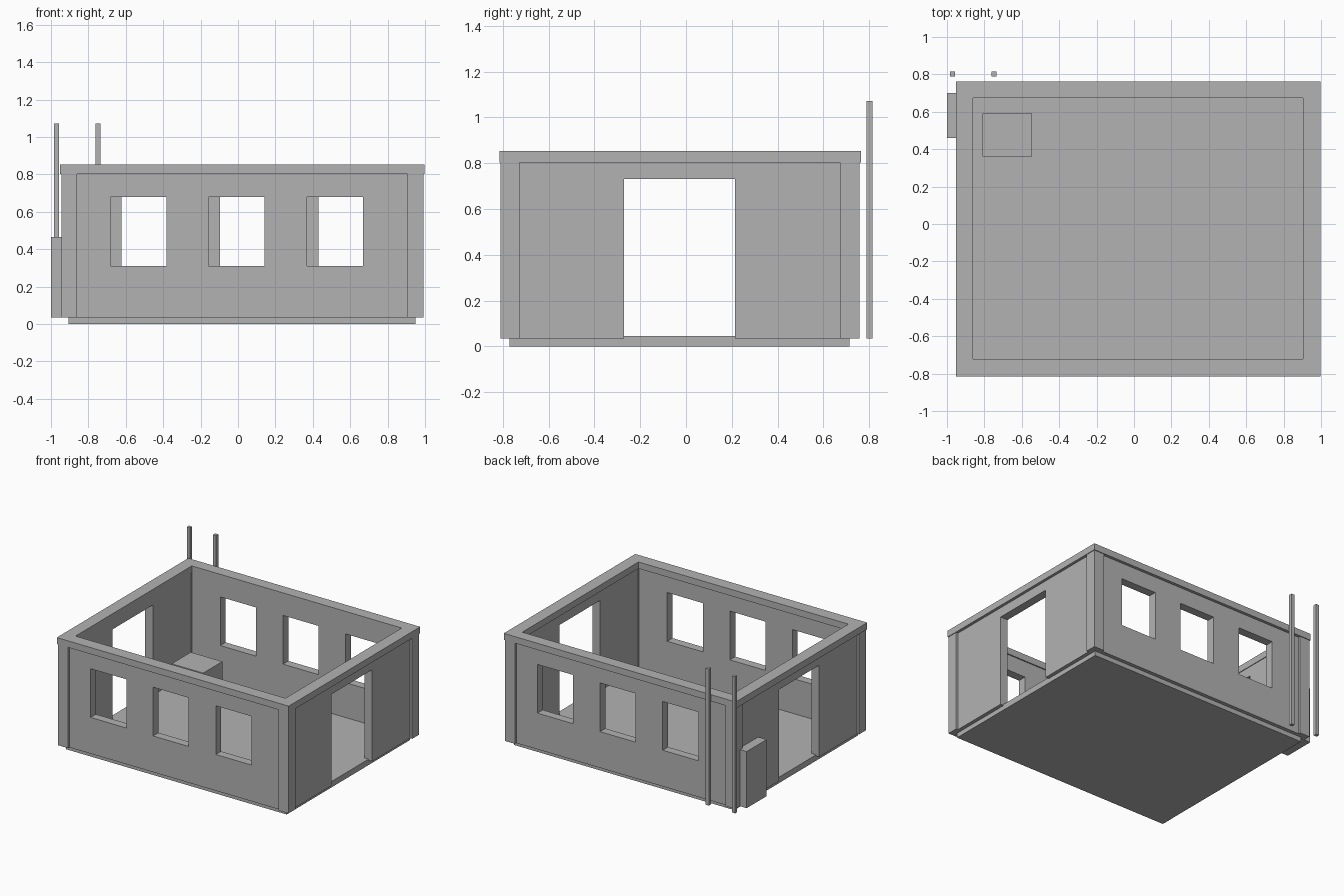
import bpy, bmesh
from mathutils import Vector

if "Cube" in bpy.data.objects:
    bpy.data.objects.remove(bpy.data.objects["Cube"])

grey = bpy.data.materials.new("plain grey")
grey.diffuse_color = (0.45, 0.45, 0.45, 1)
grey.use_nodes = True
grey.node_tree.nodes["Principled BSDF"].inputs["Base Color"].default_value = grey.diffuse_color


def finish(name, bm):
    bmesh.ops.recalc_face_normals(bm, faces=bm.faces)
    me = bpy.data.meshes.new(name)
    bm.to_mesh(me)
    bm.free()
    me.materials.append(grey)
    ob = bpy.data.objects.new(name, me)
    bpy.context.collection.objects.link(ob)


def pierced(name, axis, d0, d1, u, v, holes=()):
    """Slab from d0 to d1 along axis, spanning u and v, with rectangular
    holes (u0, u1, v0, v1) left open."""
    def place(a, b, d):
        return Vector({'X': (d, a, b), 'Y': (a, d, b), 'Z': (a, b, d)}[axis])
    us = sorted({*u, *(h[i] for h in holes for i in (0, 1))})
    vs = sorted({*v, *(h[i] for h in holes for i in (2, 3))})
    bm = bmesh.new()
    grid = {(a, b): bm.verts.new(place(a, b, d0)) for a in us for b in vs}
    for a0, a1 in zip(us, us[1:]):
        for b0, b1 in zip(vs, vs[1:]):
            ca, cb = (a0 + a1) / 2, (b0 + b1) / 2
            if not any(h[0] < ca < h[1] and h[2] < cb < h[3] for h in holes):
                bm.faces.new([grid[k] for k in ((a0, b0), (a1, b0), (a1, b1), (a0, b1))])
    bmesh.ops.delete(bm, geom=[p for p in bm.verts if not p.link_faces], context='VERTS')
    ext = bmesh.ops.extrude_face_region(bm, geom=bm.faces[:])
    move = place(0, 0, d1 - d0)
    bmesh.ops.translate(bm, vec=move, verts=[g for g in ext['geom'] if isinstance(g, bmesh.types.BMVert)])
    finish(name, bm)


def box(name, x, y, z):
    pierced(name, 'Z', z[0], z[1], x, y)


# Main extents: pillar outlines and pillar inner edges
X0, X1, Y0, Y1 = -0.945, 0.992, -0.81, 0.757
PX0, PX1, PY0, PY1 = -0.86, 0.907, -0.727, 0.673
Z0, Z1, TOP = 0.035, 0.803, 0.853
OUT, IN = 0.016, 0.08          # panel outer and inner inset

# Floor slab
box("floor_slab", (-0.905, 0.948), (-0.77, 0.713), (0, 0.045))

# Corner pillars
for xn, x in (("left", (X0, PX0)), ("right", (PX1, X1))):
    for yn, y in (("front", (Y0, PY0)), ("back", (PY1, Y1))):
        box(f"{yn}_{xn}_pillar", x, y, (Z0, Z1))

# Front and back walls with three windows each
def windows(centres):
    return [(c - 0.15, c + 0.15, 0.31, 0.68) for c in centres]

pierced("front_wall", 'Y', Y0 + OUT, Y0 + IN, (PX0, PX1), (Z0, Z1), windows((-0.533, -0.008, 0.519)))
pierced("back_wall", 'Y', Y1 - IN, Y1 - OUT, (PX0, PX1), (Z0, Z1), windows((-0.473, 0.054, 0.58)))

# Side walls with doorways
door = [(-0.27, 0.213, Z0, 0.73)]
pierced("left_wall", 'X', X0 + OUT, X0 + IN, (PY0, PY1), (Z0, Z1), door)
pierced("right_wall", 'X', X1 - IN, X1 - OUT, (PY0, PY1), (Z0, Z1), door)

# Parapet rim
pierced("parapet_rim", 'Z', Z1, TOP, (-0.952, 0.997), (-0.815, 0.763), [(PX0, 0.904, -0.721, 0.674)])

# Indoor block and outdoor cabinet
box("indoor_block", (-0.81, -0.545), (0.36, 0.59), (0.045, 0.243))
box("outdoor_cabinet", (-1.0, X0 + OUT), (0.46, 0.70), (Z0, 0.465))

# Two tall poles behind the building
for n, x in (("left", -0.97), ("right", -0.749)):
    box(f"{n}_pole", (x - 0.013, x + 0.013), (0.789, 0.815), (Z0, 1.072))
